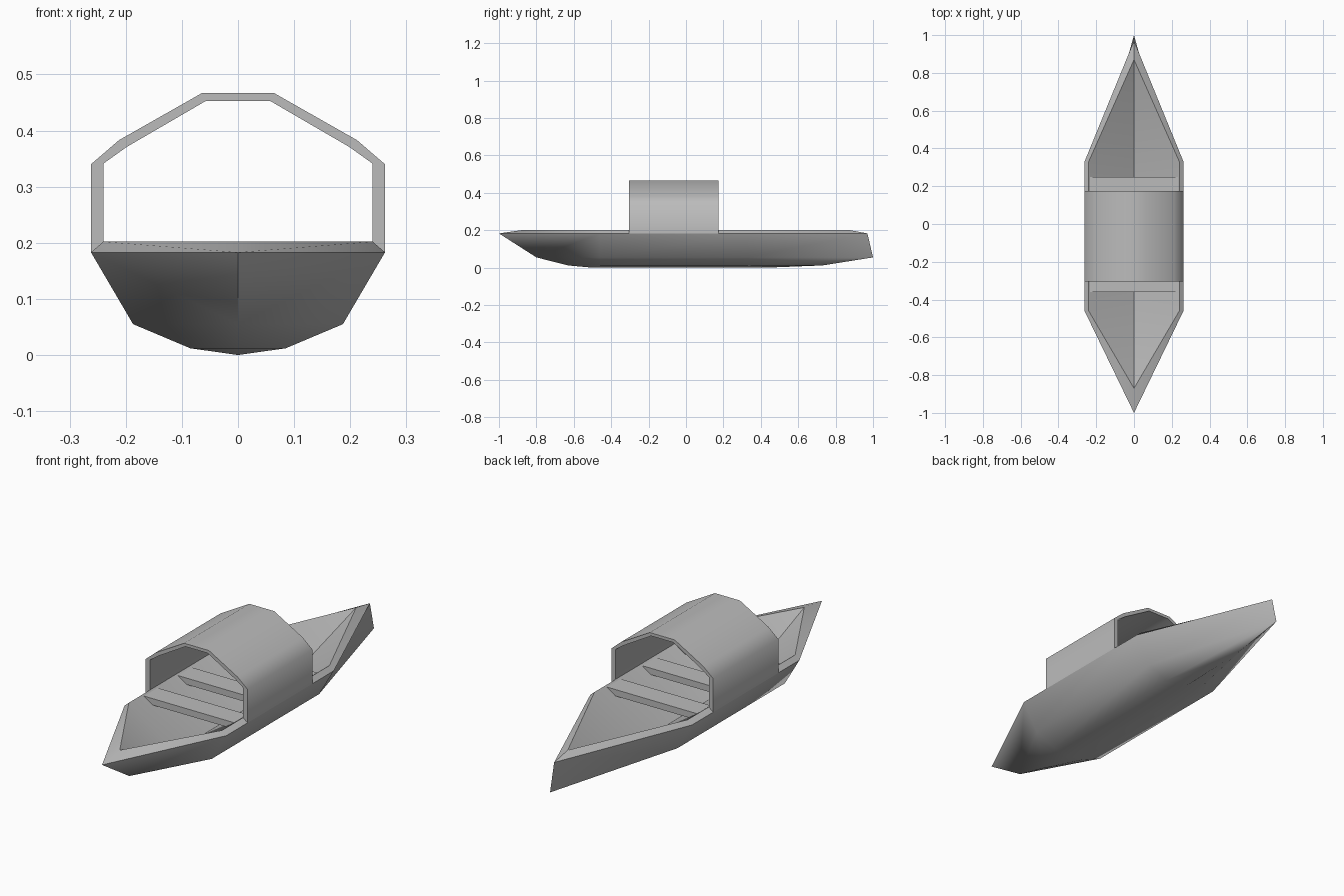
import bpy, bmesh, math

if "Cube" in bpy.data.objects:
    bpy.data.objects.remove(bpy.data.objects["Cube"], do_unlink=True)

grey = bpy.data.materials.new("plain grey")
grey.use_nodes = True
colour = (0.5, 0.5, 0.5, 1)
grey.diffuse_color = colour
grey.node_tree.nodes["Principled BSDF"].inputs["Base Color"].default_value = colour


def finish(name, bm, angle):
    """Weld, orient and shade a mesh, then add it to the scene."""
    bmesh.ops.remove_doubles(bm, verts=bm.verts, dist=0.0005)
    bmesh.ops.recalc_face_normals(bm, faces=bm.faces)
    mesh = bpy.data.meshes.new(name)
    bm.to_mesh(mesh)
    bm.free()
    mesh.materials.append(grey)
    obj = bpy.data.objects.new(name, mesh)
    bpy.context.collection.objects.link(obj)
    bpy.ops.object.select_all(action='DESELECT')
    obj.select_set(True)
    bpy.context.view_layer.objects.active = obj
    bpy.ops.object.shade_smooth_by_angle(angle=math.radians(angle))
    return obj


def add_face(bm, points):
    unique = list(dict.fromkeys(points))
    if len(unique) > 2:
        bm.faces.new([bm.verts.new(p) for p in unique])


# Hull: each line runs bow tip, front station, rear station, stern tip
FRONT, REAR = -0.46, 0.33
# half width, height, bow y, stern y
lines = [
    (0.0, 0.0, -0.50, 0.43),      # keel
    (0.085, 0.012, -0.63, 0.73),  # lower chine
    (0.187, 0.055, -0.80, 1.0),   # upper chine
    (0.262, 0.183, -1.0, 0.97),   # outer rim
    (0.24, 0.202, -0.87, 0.87),   # inner rim
]
bm = bmesh.new()
for side in (-1, 1):
    rows = [[(0.0, bow, z), (side * x, FRONT, z), (side * x, REAR, z), (0.0, stern, z)]
            for x, z, bow, stern in lines]
    # inside surface slopes from the rim down to the centre line
    rim = rows[-1]
    rows.append([rim[0], (0.0, FRONT, 0.04), (0.0, REAR, 0.04), rim[3]])
    for a, b in zip(rows, rows[1:]):
        for i in range(3):
            add_face(bm, (a[i], a[i + 1], b[i + 1], b[i]))
finish("hull", bm, 50)

# Canopy: an arched shell resting on the rim
outer = [(0.262, 0.183), (0.262, 0.34), (0.212, 0.383), (0.064, 0.467)]
inner = [(0.24, 0.202), (0.24, 0.341), (0.198, 0.371), (0.057, 0.453)]


def arch(half):
    return half + [(-x, z) for x, z in reversed(half)]


pairs = list(zip(arch(outer), arch(inner)))
bm = bmesh.new()
y0, y1 = -0.305, 0.175
for (a, b), (c, d) in zip(pairs, pairs[1:]):
    for y in (y0, y1):
        add_face(bm, [(x, y, z) for x, z in (a, c, d, b)])
    for p, q in ((a, c), (b, d)):
        add_face(bm, [(p[0], y0, p[1]), (q[0], y0, q[1]), (q[0], y1, q[1]), (p[0], y1, p[1])])
for a, b in (pairs[0], pairs[-1]):
    add_face(bm, [(a[0], y0, a[1]), (b[0], y0, b[1]), (b[0], y1, b[1]), (a[0], y1, a[1])])
finish("canopy", bm, 55)

# Bench planks spanning the hull
for name, y in (("front_bench", -0.31), ("middle_bench", -0.06), ("rear_bench", 0.20)):
    bm = bmesh.new()
    bmesh.ops.create_cube(bm, size=1)
    bmesh.ops.scale(bm, vec=(0.464, 0.1, 0.03), verts=bm.verts)
    bmesh.ops.translate(bm, vec=(0, y, 0.182), verts=bm.verts)
    finish(name, bm, 30)
